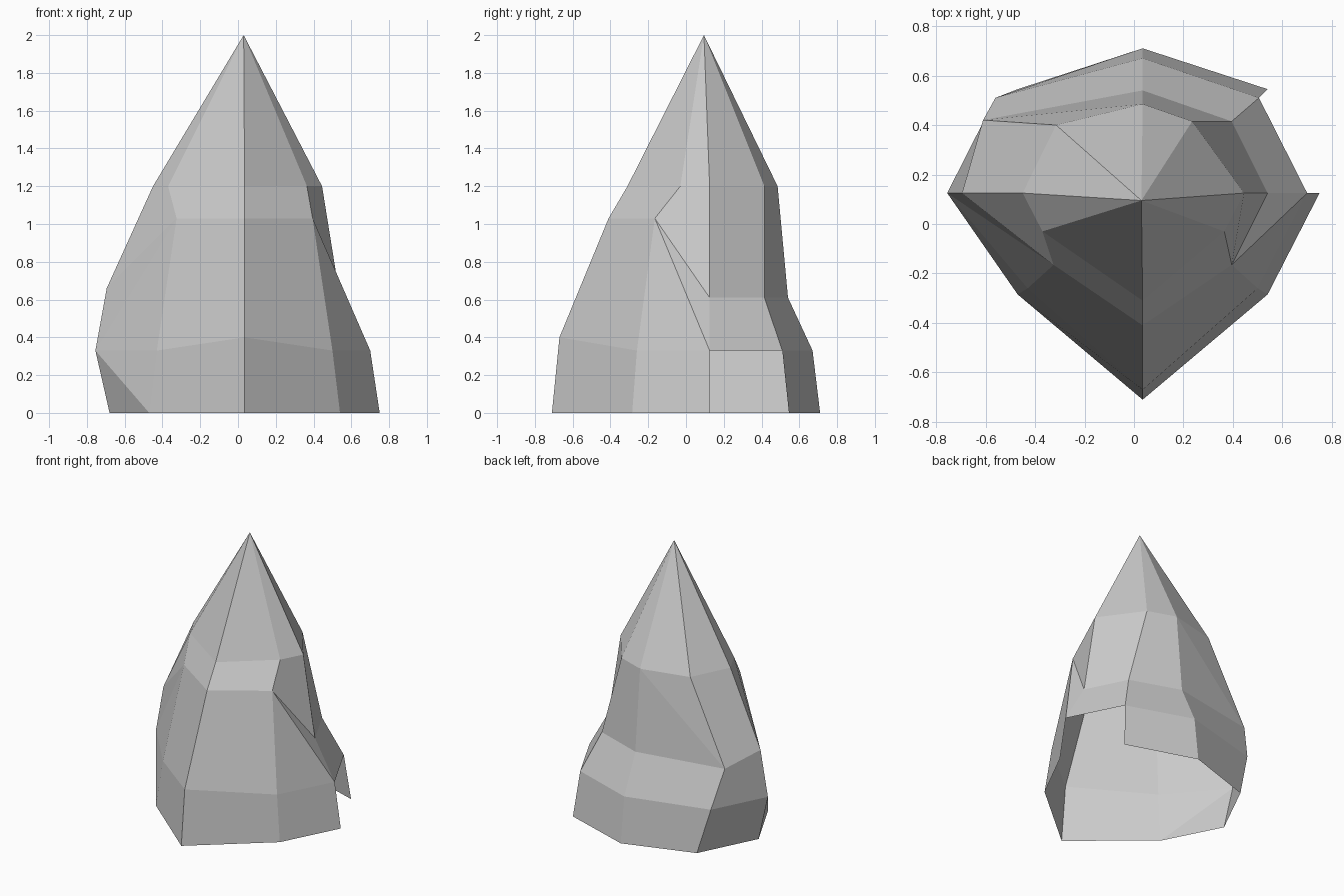
import bpy
import bmesh

if "Cube" in bpy.data.objects:
    bpy.data.objects.remove(bpy.data.objects["Cube"])

AXIS = 0.035  # symmetry axis of the foot

# foot ring: right half profile mirrored to the left (front -> right -> back)
half = [(0.505, -0.285), (0.715, 0.125), (0.505, 0.545)]
foot = ([(AXIS, -0.71, 0)]
        + [(AXIS + x, y, 0) for x, y in half]
        + [(AXIS, 0.71, 0)]
        + [(AXIS - x, y, 0) for x, y in reversed(half)])

# cross-sections above, same order: front, front right, right ... front left
skirt = [(AXIS, -0.67, 0.40), (0.50, -0.26, 0.33), (0.70, 0.125, 0.33), (0.505, 0.51, 0.33),
         (AXIS, 0.67, 0.33), (-0.56, 0.51, 0.33), (-0.755, 0.125, 0.33), (-0.43, -0.26, 0.33)]
waist = [(AXIS, -0.41, 1.03), (0.395, -0.165, 1.03), (0.54, 0.125, 0.61), (0.395, 0.415, 0.61),
         (AXIS, 0.54, 0.61), (-0.61, 0.42, 0.61), (-0.695, 0.125, 0.66), (-0.325, -0.165, 1.03)]
neck = [(AXIS, -0.31, 1.20), (0.365, -0.03, 1.20), (0.445, 0.125, 1.20), (0.235, 0.415, 1.20),
        (AXIS, 0.485, 1.20), (-0.315, 0.40, 1.20), (-0.45, 0.125, 1.20), (-0.37, -0.03, 1.20)]

# (level, sector): folded panels, split rising (True) or falling (False)
folds = {(1, 1): False, (2, 4): False, (0, 6): False, (1, 6): True}
openings = {(0, 2)}  # missing panel at the back right foot

bm = bmesh.new()
rings = [[bm.verts.new(p) for p in ring] for ring in (foot, skirt, waist, neck)]
apex = bm.verts.new((0.03, 0.095, 2.0))

# wall panels, open underneath
for lv in range(3):
    for s in range(8):
        if (lv, s) in openings:
            continue
        t = (s + 1) % 8
        a, b = rings[lv][s], rings[lv][t]
        c, d = rings[lv + 1][t], rings[lv + 1][s]
        fold = folds.get((lv, s))
        if fold is None:
            bm.faces.new((a, b, c, d))
        elif fold:
            bm.faces.new((a, b, c))
            bm.faces.new((a, c, d))
        else:
            bm.faces.new((a, b, d))
            bm.faces.new((b, c, d))

# pointed top
for s in range(8):
    bm.faces.new((rings[3][s], rings[3][(s + 1) % 8], apex))

mesh = bpy.data.meshes.new("hollow_spire")
bm.to_mesh(mesh)
bm.free()
obj = bpy.data.objects.new("hollow_spire", mesh)
bpy.context.collection.objects.link(obj)
